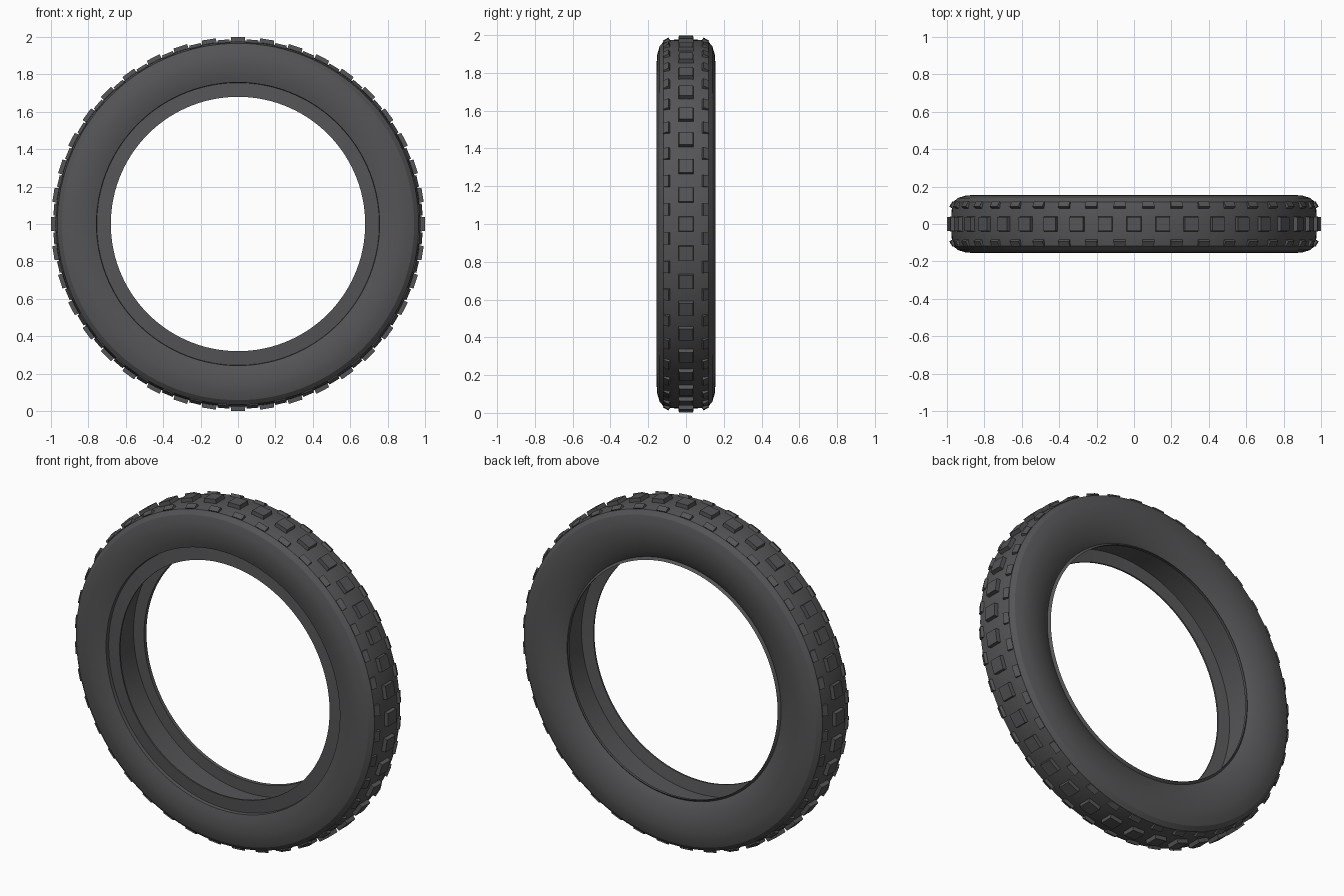
import bpy, bmesh, math
from mathutils import Matrix, Vector

if "Cube" in bpy.data.objects:
    bpy.data.objects.remove(bpy.data.objects["Cube"])

SEG = 120     # sides around the wheel
KNOBS = 40    # knobs in each row

rubber = bpy.data.materials.new("rubber")
rubber.diffuse_color = (0.09, 0.09, 0.095, 1)
rubber.use_nodes = True
rubber.node_tree.nodes["Principled BSDF"].inputs["Base Color"].default_value = rubber.diffuse_color


def finish(name, bm, smooth):
    bmesh.ops.recalc_face_normals(bm, faces=bm.faces)
    mesh = bpy.data.meshes.new(name)
    bm.to_mesh(mesh)
    bm.free()
    ob = bpy.data.objects.new(name, mesh)
    bpy.context.collection.objects.link(ob)
    ob.location.z = 1
    mesh.materials.append(rubber)
    if smooth:
        bpy.ops.object.select_all(action='DESELECT')
        ob.select_set(True)
        bpy.context.view_layer.objects.active = ob
        bpy.ops.object.shade_smooth_by_angle(angle=math.radians(20))
    return ob


def revolve(name, profile):
    """Spin a closed (radius, y) profile around the y axle."""
    bm = bmesh.new()
    rings = []
    for i in range(SEG):
        a = 2 * math.pi * i / SEG
        rings.append([bm.verts.new((r * math.sin(a), y, r * math.cos(a)))
                      for r, y in profile])
    n = len(profile)
    for i in range(SEG):
        p, q = rings[i], rings[(i + 1) % SEG]
        for j in range(n):
            k = (j + 1) % n
            bm.faces.new((p[j], p[k], q[k], q[j]))
    return finish(name, bm, True)


def knob_row(name, size, radius, y, tilt, offset):
    """Ring of tapered blocks; size = (along, across, height)."""
    bm = bmesh.new()
    for i in range(KNOBS):
        a = 2 * math.pi * (i + offset) / KNOBS
        m = (Matrix.Rotation(a, 4, 'Y')
             @ Matrix.Translation((0, y, radius))
             @ Matrix.Rotation(tilt, 4, 'X'))
        cube = bmesh.ops.create_cube(bm, size=1)["verts"]
        for v in cube:
            t = 0.95 if v.co.z > 0 else 1.0
            v.co = m @ Vector((v.co.x * size[0] * t, v.co.y * size[1] * t,
                               v.co.z * size[2]))
    return finish(name, bm, False)


# tyre carcass: outer half profile mirrored, beads, hollow inner channel
half = [(0.785, 0.147), (0.82, 0.153), (0.86, 0.155), (0.90, 0.152),
        (0.942, 0.139), (0.966, 0.118), (0.975, 0.075)]
front_bead = [(0.68, -0.124), (0.755, -0.118), (0.757, -0.139)]
back_bead = [(0.74, 0.134), (0.70, 0.115), (0.693, 0.11), (0.68, 0.124)]
channel = [(0.682, 0.105), (0.75, 0.105), (0.75, -0.105), (0.68, -0.115)]
profile = (front_bead + [(r, -y) for r, y in half] + [(0.978, 0.0)]
           + half[::-1] + back_bead + channel)
revolve("tyre_body", profile)

# tread: centre row and two staggered shoulder rows
knob_row("centre_knobs", (0.08, 0.08, 0.04), 0.979, 0, 0, 0)
for side, label in ((-1, "front"), (1, "back")):
    knob_row(label + "_shoulder_knobs", (0.066, 0.034, 0.036), 0.964,
             side * 0.098, -side * math.radians(30), 0.5)
